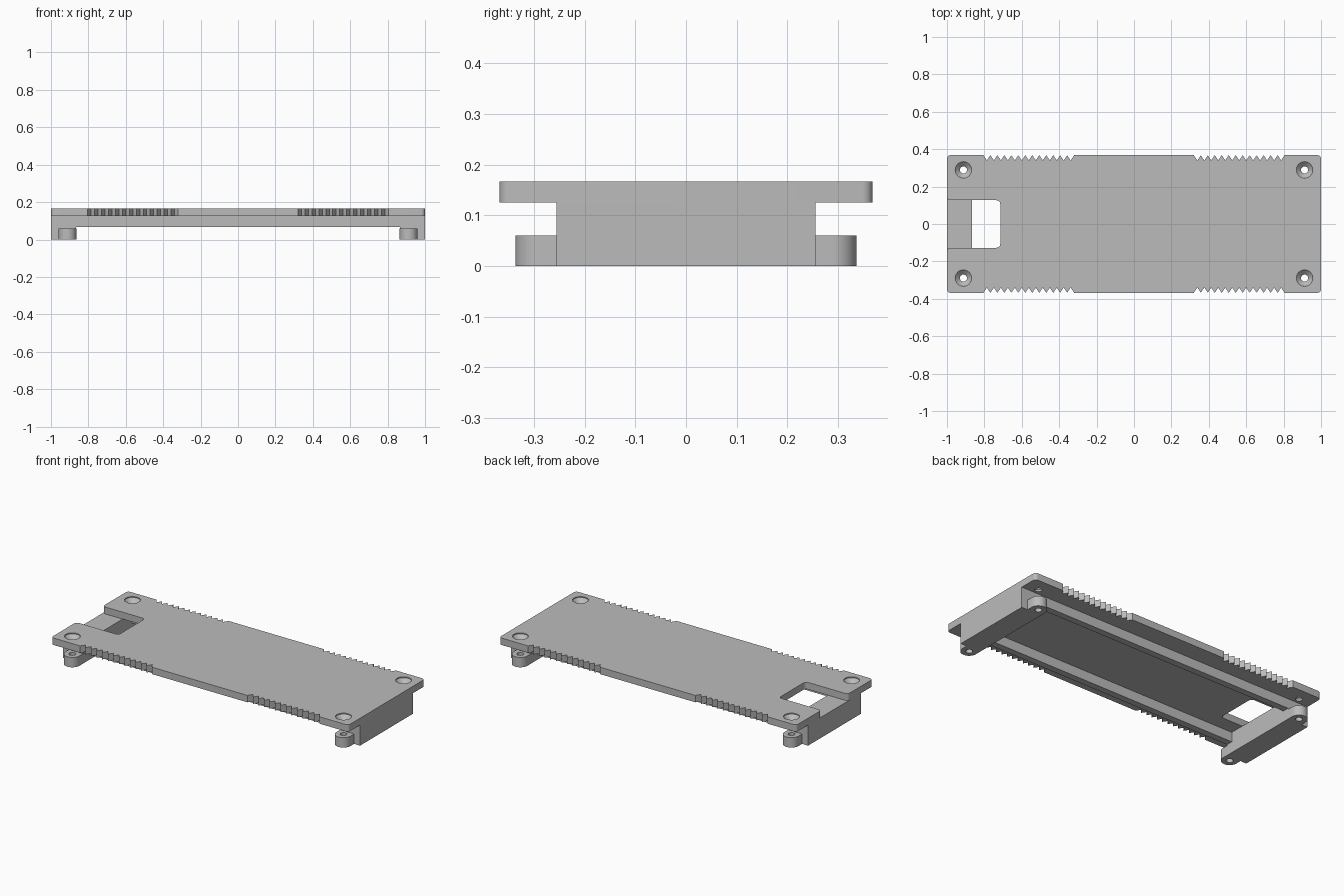
import bpy, bmesh, math
from mathutils import Vector

cube = bpy.data.objects.get("Cube")
if cube:
    bpy.data.objects.remove(cube, do_unlink=True)

grey = bpy.data.materials.new("plain grey")
grey.use_nodes = True
grey.diffuse_color = (0.5, 0.5, 0.5, 1)
grey.node_tree.nodes["Principled BSDF"].inputs["Base Color"].default_value = (0.5, 0.5, 0.5, 1)

HALF_W, PLATE_Z, TOP = 0.368, 0.125, 0.167
BLOCK_Y, INNER_X = 0.255, 0.865
HOLE_X, HOLE_Y, LUG_R, LUG_H = 0.912, 0.289, 0.0475, 0.06


def make(name, bm):
    bmesh.ops.recalc_face_normals(bm, faces=bm.faces)
    mesh = bpy.data.meshes.new(name)
    bm.to_mesh(mesh)
    bm.free()
    mesh.materials.append(grey)
    obj = bpy.data.objects.new(name, mesh)
    bpy.context.collection.objects.link(obj)
    return obj


def activate(obj):
    bpy.ops.object.select_all(action='DESELECT')
    obj.select_set(True)
    bpy.context.view_layer.objects.active = obj


def extrude(name, outline, z0, z1):
    bm = bmesh.new()
    face = bm.faces.new([bm.verts.new((x, y, z0)) for x, y in outline])
    out = bmesh.ops.extrude_face_region(bm, geom=[face])
    top = [v for v in out["geom"] if isinstance(v, bmesh.types.BMVert)]
    bmesh.ops.translate(bm, verts=top, vec=(0, 0, z1 - z0))
    return make(name, bm)


def box(name, x0, x1, y0, y1, z0, z1):
    return extrude(name, [(x0, y0), (x1, y0), (x1, y1), (x0, y1)], z0, z1)


def fillet(points, steps=6):
    """Round each right-angled corner (x, y, radius) of a closed outline."""
    out = []
    for i, (x, y, r) in enumerate(points):
        p = Vector((x, y))
        if r == 0:
            out.append(p)
            continue
        a = (Vector(points[i - 1][:2]) - p).normalized()
        b = (Vector(points[(i + 1) % len(points)][:2]) - p).normalized()
        for k in range(steps + 1):
            t = math.pi / 2 * k / steps
            out.append(p + a * r * (1 - math.sin(t)) + b * r * (1 - math.cos(t)))
    return out


def cut(obj, cutter):
    mod = obj.modifiers.new("cut", 'BOOLEAN')
    mod.operation, mod.solver, mod.object = 'DIFFERENCE', 'EXACT', cutter
    activate(obj)
    bpy.ops.object.modifier_apply(modifier=mod.name)


def drill(x, y, profile):
    """Turned cutter from (radius, z) pairs."""
    bm = bmesh.new()
    n = 32
    rings = [[bm.verts.new((x + r * math.cos(2 * math.pi * k / n),
                            y + r * math.sin(2 * math.pi * k / n), z))
              for k in range(n)] for r, z in profile]
    for lo, hi in zip(rings, rings[1:]):
        for k in range(n):
            j = (k + 1) % n
            bm.faces.new((lo[k], lo[j], hi[j], hi[k]))
    bm.faces.new(rings[0])
    bm.faces.new(rings[-1])
    obj = make("drill_cutter", bm)
    obj.hide_render = True
    return obj


# Cover plate outline: back half with grip notches, then mirrored
TEETH, GRIP_OUT, GRIP_IN, DEPTH = 13, 0.805, 0.32, 0.028
pitch = (GRIP_OUT - GRIP_IN) / TEETH
grip = [(GRIP_OUT - pitch * i / 2, HALF_W - DEPTH * (i % 2), 0)
        for i in range(2 * TEETH + 1)]
half = [(1, HALF_W, 0.02)] + grip
half += [(-x, y, r) for x, y, r in reversed(grip)]
half += [(-1, HALF_W, 0.02), (-1, 0.127, 0.02), (-0.715, 0.127, 0.02)]
outline = half + [(x, -y, r) for x, y, r in reversed(half)]
plate = extrude("cover_plate", fillet(outline), PLATE_Z, TOP)
parts = [plate]

# End blocks and the screw lugs on their sides
for sx, side in ((-1, "right"), (1, "left")):
    x0, x1 = sorted((sx, sx * INNER_X))
    parts.append(box(side + "_end_block", x0, x1, -BLOCK_Y, BLOCK_Y, 0, PLATE_Z))
    for sy, end in ((-1, "front"), (1, "back")):
        arc = [(sx * HOLE_X + LUG_R * math.cos(math.pi * k / 20),
                sy * (HOLE_Y + LUG_R * math.sin(math.pi * k / 20))) for k in range(21)]
        foot = [(sx * HOLE_X - LUG_R, sy * BLOCK_Y), (sx * HOLE_X + LUG_R, sy * BLOCK_Y)]
        lug = extrude(f"{end}_{side}_screw_lug", arc + foot, 0, LUG_H)
        parts.append(lug)

        # Countersunk hole in the plate, straight hole in the lug
        cutter = drill(sx * HOLE_X, sy * HOLE_Y,
                       [(0.019, -0.05), (0.019, 0.137), (0.044, TOP - 0.006),
                        (0.044, TOP + 0.05)])
        cut(plate, cutter)
        cut(lug, cutter)
        bpy.data.objects.remove(cutter, do_unlink=True)

# Long stiffening rails under the plate
for sy, end in ((-1, "front"), (1, "back")):
    y0, y1 = sorted((sy * BLOCK_Y, sy * (BLOCK_Y - 0.04)))
    parts.append(box(end + "_rail", -INNER_X, INNER_X, y0, y1, 0.067, PLATE_Z))

for obj in parts:
    activate(obj)
    bpy.ops.object.shade_smooth_by_angle(angle=math.radians(30))
